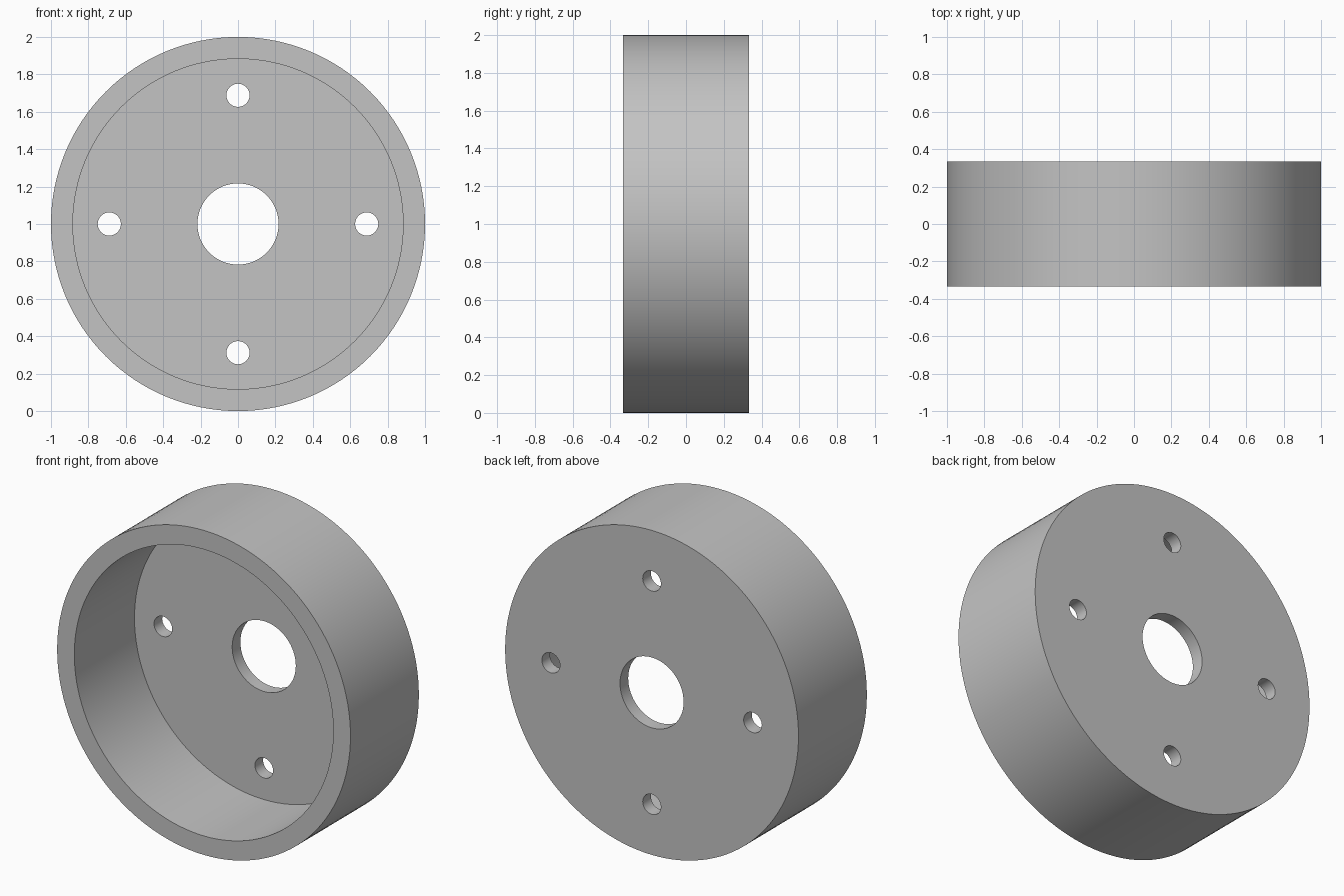
import bpy
import math

if "Cube" in bpy.data.objects:
    bpy.data.objects.remove(bpy.data.objects["Cube"], do_unlink=True)

RADIUS, HALF_DEPTH = 1.0, 0.333
CAVITY_RADIUS, FLOOR = 0.883, 0.08
BORE_RADIUS, BOLT_RADIUS, BOLT_CIRCLE = 0.217, 0.062, 0.688

grey = bpy.data.materials.new("plain grey")
grey.use_nodes = True
colour = (0.55, 0.55, 0.55, 1)
grey.diffuse_color = colour
grey.node_tree.nodes["Principled BSDF"].inputs["Base Color"].default_value = colour


def cylinder(name, radius, y0, y1, x=0, z=RADIUS, sides=128):
    """Cylinder lying along y, from y0 to y1."""
    bpy.ops.mesh.primitive_cylinder_add(
        vertices=sides, radius=radius, depth=y1 - y0,
        location=(x, (y0 + y1) / 2, z), rotation=(math.pi / 2, 0, 0))
    obj = bpy.context.object
    obj.name = name
    obj.data.materials.append(grey)
    return obj


def cut(body, cutter):
    """Subtract the cutter from the body, then discard it."""
    cutter.hide_render = True
    bpy.context.view_layer.objects.active = body
    mod = body.modifiers.new("cut", "BOOLEAN")
    mod.operation = "DIFFERENCE"
    mod.solver = "EXACT"
    mod.object = cutter
    bpy.ops.object.modifier_apply(modifier=mod.name)
    bpy.data.objects.remove(cutter, do_unlink=True)


# Round cup, open at the front
cup = cylinder("round_cup", RADIUS, -HALF_DEPTH, HALF_DEPTH)
cut(cup, cylinder("cavity_cutter", CAVITY_RADIUS, -1, HALF_DEPTH - FLOOR))

# Centre bore and four bolt holes through the back plate
cut(cup, cylinder("bore_cutter", BORE_RADIUS, 0, 1, sides=64))
for i in range(4):
    a = i * math.pi / 2
    cut(cup, cylinder("bolt_cutter", BOLT_RADIUS, 0, 1,
                      BOLT_CIRCLE * math.cos(a),
                      RADIUS + BOLT_CIRCLE * math.sin(a), sides=32))

# Smooth walls with crisp rims
bpy.ops.object.select_all(action="DESELECT")
cup.select_set(True)
bpy.context.view_layer.objects.active = cup
bpy.ops.object.shade_smooth_by_angle(angle=math.radians(30))
